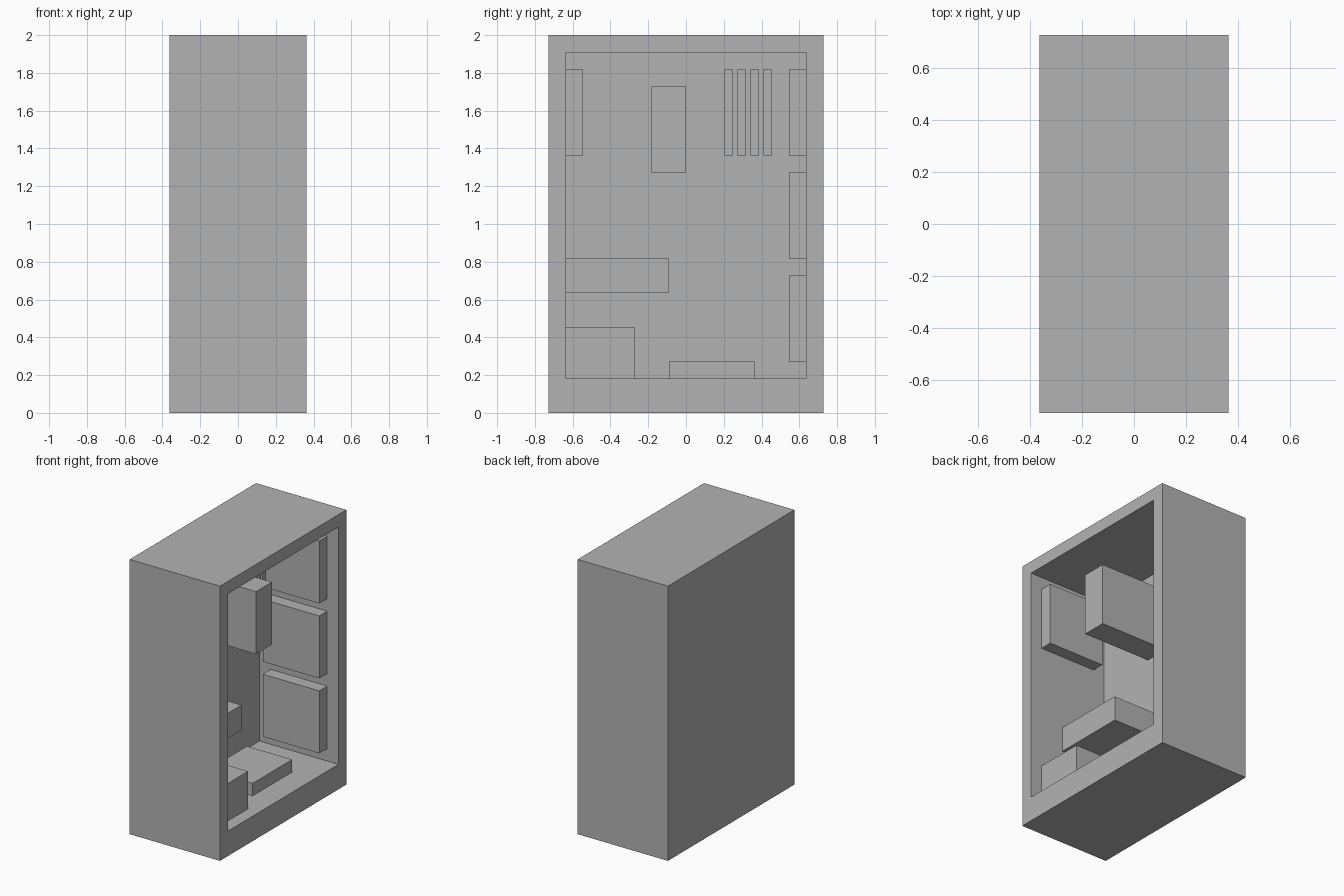
import bpy
import bmesh
from mathutils import Vector

cube = bpy.data.objects.get("Cube")
if cube:
    bpy.data.objects.remove(cube, do_unlink=True)

U = 1 / 11  # grid unit: the case is 8 x 16 x 22 units

grey = bpy.data.materials.new("plain_grey")
grey.use_nodes = True
colour = (0.45, 0.45, 0.45, 1)
grey.diffuse_color = colour
grey.node_tree.nodes["Principled BSDF"].inputs["Base Color"].default_value = colour


def box(name, x, y, z):
    """Box spanning three (low, high) ranges given in grid units."""
    low, high = (Vector(c) * U for c in zip(x, y, z))
    bm = bmesh.new()
    bmesh.ops.create_cube(bm, size=1)
    bmesh.ops.scale(bm, vec=high - low, verts=bm.verts)
    mesh = bpy.data.meshes.new(name)
    bm.to_mesh(mesh)
    bm.free()
    mesh.materials.append(grey)
    obj = bpy.data.objects.new(name, mesh)
    obj.location = (low + high) / 2
    bpy.context.collection.objects.link(obj)
    return obj


# Case shell, hollowed from its open +x side
case = box("case", (-4, 4), (-8, 8), (0, 22))
cutter = box("case_cutter", (-3, 5), (-7, 7), (2, 21))
cutter.hide_render = True
cutter.hide_viewport = True
hollow = case.modifiers.new("hollow", 'BOOLEAN')
hollow.operation = 'DIFFERENCE'
hollow.solver = 'EXACT'
hollow.object = cutter

# Fans on the back, front and floor
for i, bottom in enumerate((3, 9, 15)):
    box(f"back_fan_{i + 1}", (-2, 3), (6, 7), (bottom, bottom + 5))
box("front_fan", (-2, 3), (-7, -6), (15, 20))
box("floor_fan", (-2, 2), (-1, 4), (2, 3))

# Power supply, graphics card and processor cooler
box("power_supply", (-3, 3), (-7, -3), (2, 5))
box("graphics_card", (-3, 1), (-7, -1), (7, 9))
box("processor_cooler", (-3, 3), (-2, 0), (14, 19))

# Row of memory sticks
for i in range(4):
    y = 2.25 + 0.75 * i
    box(f"memory_stick_{i + 1}", (-3, -1), (y, y + 0.5), (15, 20))
